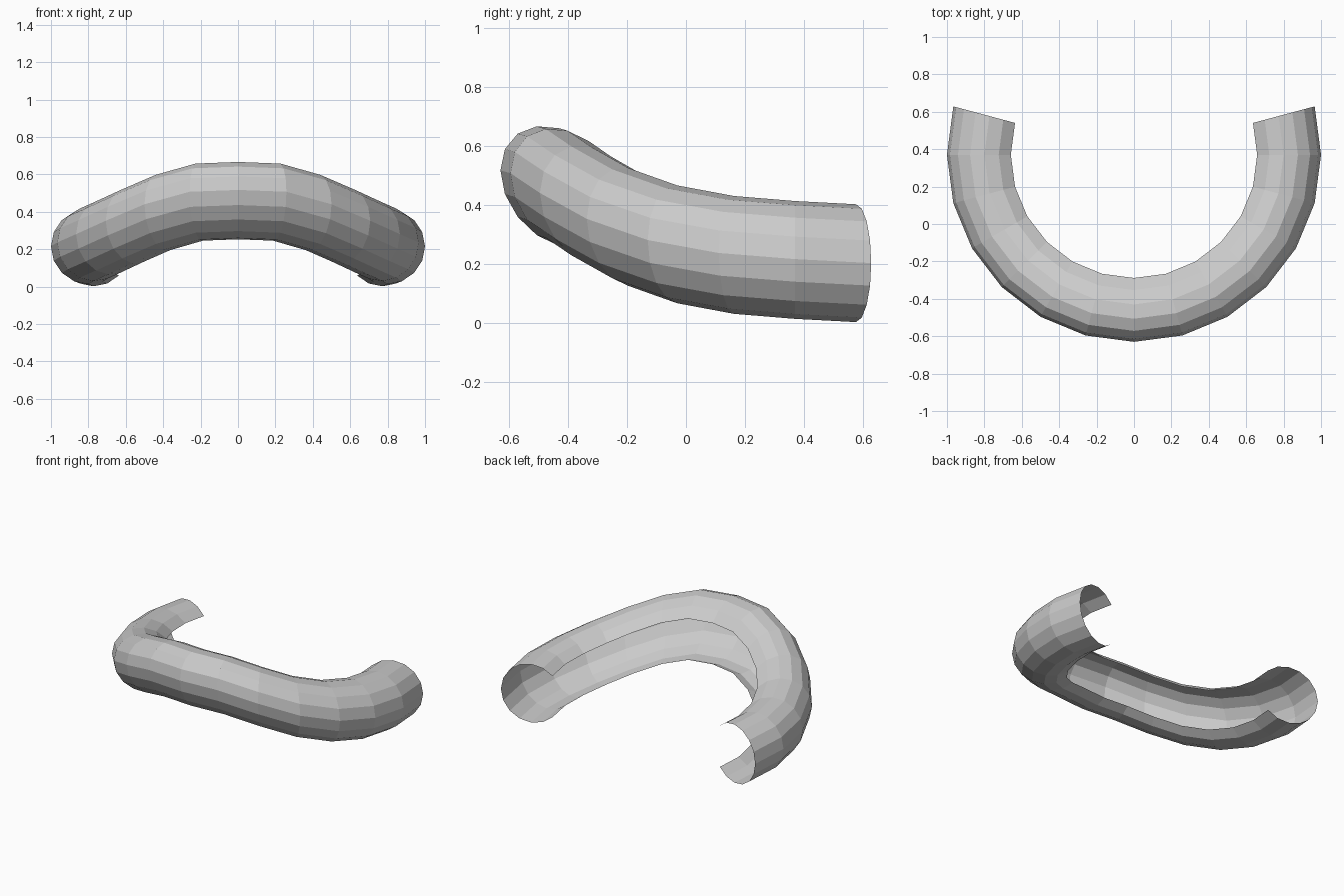
import bpy, bmesh
from math import sin, cos, radians

if "Cube" in bpy.data.objects:
    bpy.data.objects.remove(bpy.data.objects["Cube"])

CENTRE_Y = 0.37      # centre of the horseshoe sweep
PATH_R = 0.80        # radius of the sweep path
TUBE_R = 0.20        # radius of the tube (16-sided, inner quarter left open)
# height gained by each ring, from the front middle round to the end (15 degree steps)
LIFT = [0.26, 0.252, 0.197, 0.125, 0.066, 0.03, 0.013, 0.002]

bm = bmesh.new()


def ring(step):
    """One open C-shaped section, leaning up towards its outer side."""
    a = radians(15 * step)
    verts = []
    for k in range(-6, 7):
        t = radians(22.5 * k)
        r = PATH_R + TUBE_R * cos(t)
        lift = LIFT[abs(step)] * (1 + 1.1 * (r - PATH_R))
        z = TUBE_R + TUBE_R * sin(t) + lift
        verts.append(bm.verts.new((r * sin(a), CENTRE_Y - r * cos(a), z)))
    return verts


# sweep the section round the horseshoe and bridge neighbouring rings
rings = [ring(s) for s in range(-7, 8)]
for a, b in zip(rings, rings[1:]):
    for k in range(12):
        bm.faces.new((a[k], b[k], b[k + 1], a[k + 1]))

mesh = bpy.data.meshes.new("curved_open_tube")
bm.to_mesh(mesh)
bm.free()
obj = bpy.data.objects.new("curved_open_tube", mesh)
bpy.context.collection.objects.link(obj)
